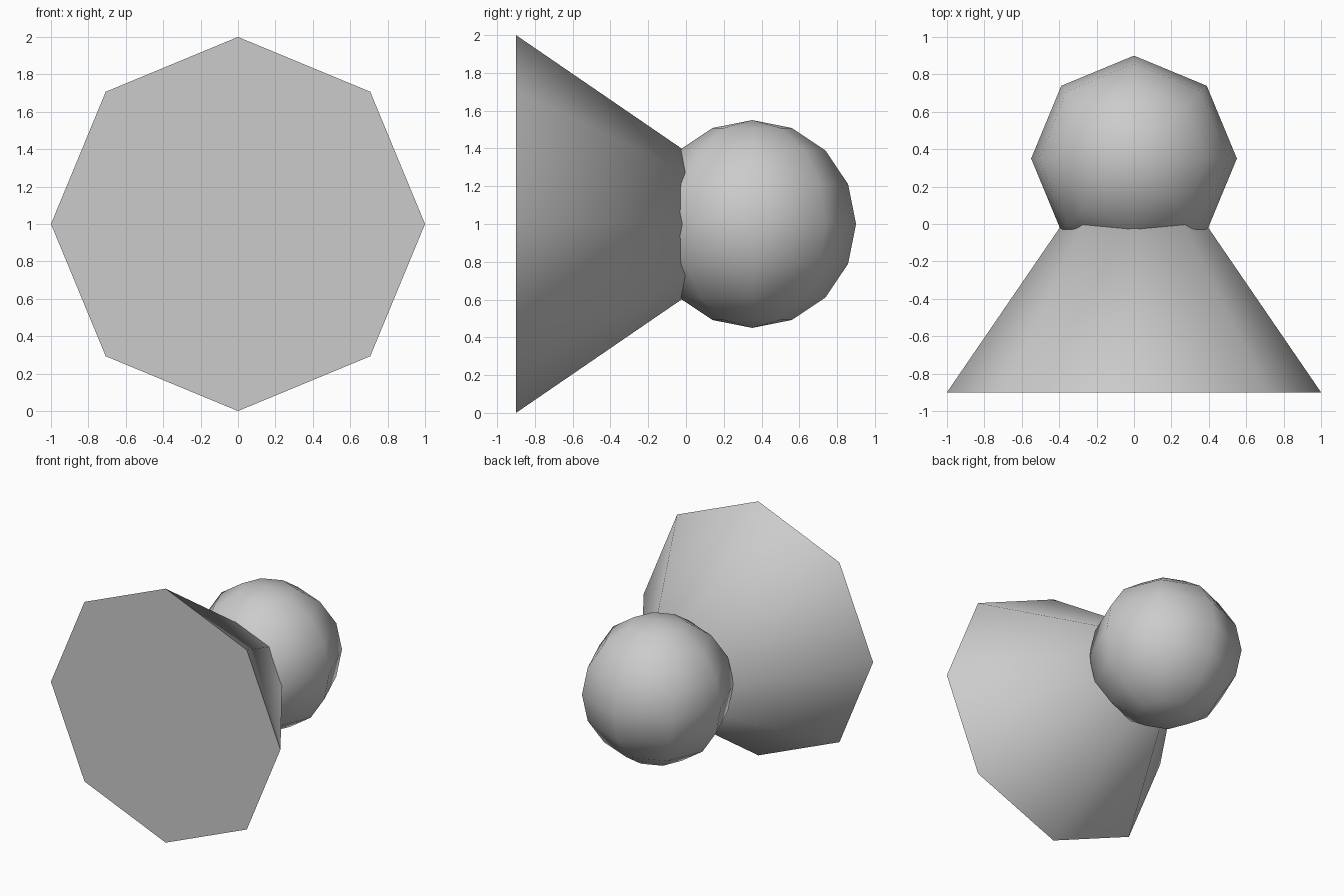
import bpy
from math import pi, radians

if "Cube" in bpy.data.objects:
    bpy.data.objects.remove(bpy.data.objects["Cube"])


def finish(obj, name):
    obj.name = name
    obj.data.name = name
    bpy.ops.object.transform_apply(location=False, rotation=True, scale=True)
    bpy.ops.object.shade_smooth_by_angle(angle=radians(60))


SIDES = 8
AXIS_Z = 1.0          # height of the shared centre line
BASE_Y = -0.9         # flat front face of the cone
TIP_Y = 0.56          # cone tip, buried inside the ball

# Eight-sided cone lying on its side, wide end to the front
depth = TIP_Y - BASE_Y
bpy.ops.mesh.primitive_cone_add(
    vertices=SIDES, radius1=1.0, radius2=0.0, depth=depth,
    location=(0, (BASE_Y + TIP_Y) / 2, AXIS_Z), rotation=(-pi / 2, 0, 0))
finish(bpy.context.object, "cone_body")

# Low-poly ball on the narrow end, poles up and down
bpy.ops.mesh.primitive_uv_sphere_add(
    segments=SIDES, ring_count=SIDES, radius=0.55, location=(0, 0.35, AXIS_Z))
finish(bpy.context.object, "ball_end")
